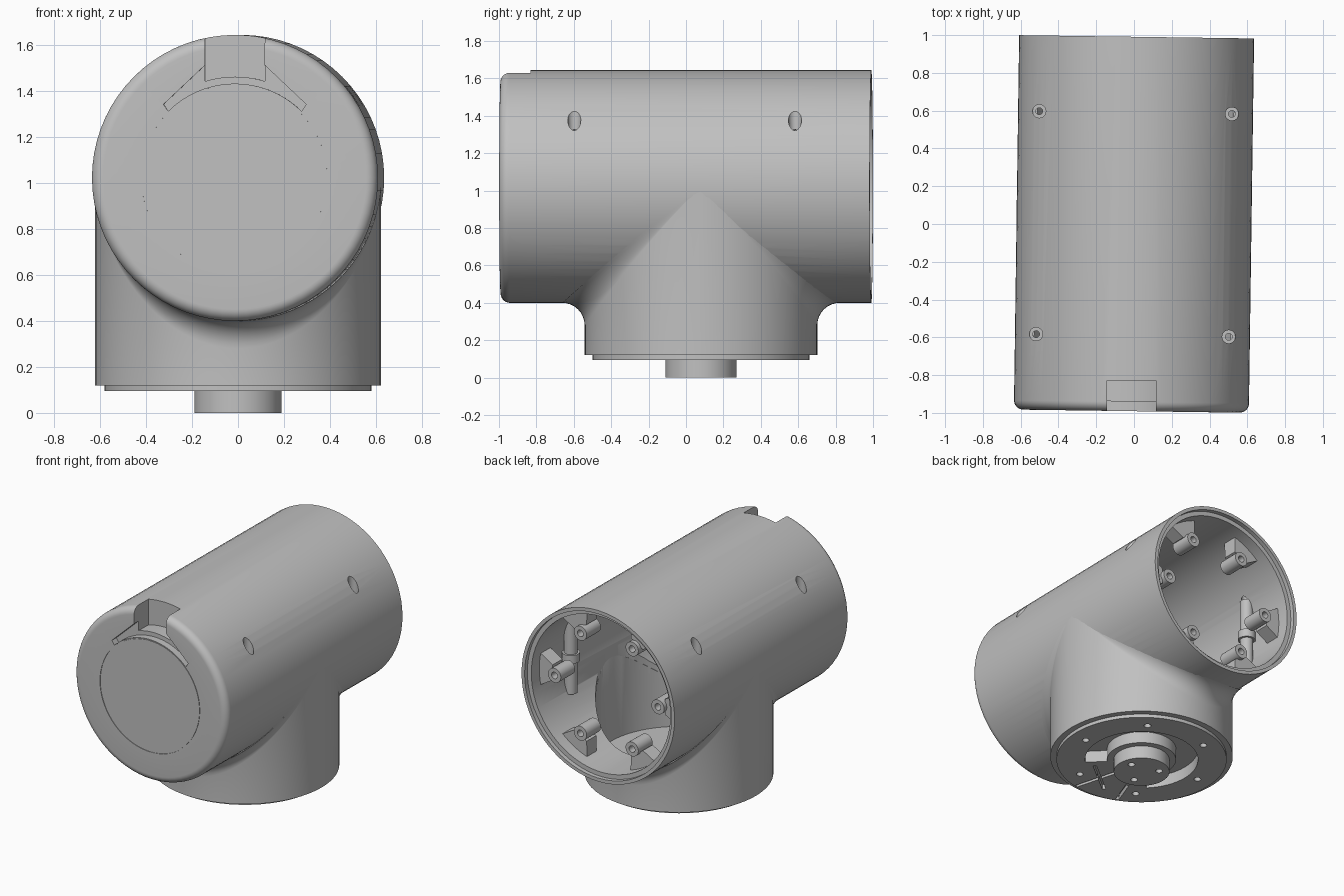
import bpy, bmesh
from math import sin, cos, pi, radians, sqrt

cube = bpy.data.objects.get("Cube")
if cube:
    bpy.data.objects.remove(cube, do_unlink=True)

grey = bpy.data.materials.new("plain grey")
grey.use_nodes = True
COLOUR = (0.53, 0.53, 0.53, 1)
grey.diffuse_color = COLOUR
grey.node_tree.nodes["Principled BSDF"].inputs["Base Color"].default_value = COLOUR

R = 0.622            # outer radius of both tubes
AXIS_Z = 1.022       # height of the main tube's axis
STEM_Y = 0.08        # stem position along the main tube
HALF = 0.991         # half length of the main tube


def finish(name, bm):
    bmesh.ops.remove_doubles(bm, verts=bm.verts, dist=1e-5)
    bmesh.ops.recalc_face_normals(bm, faces=bm.faces)
    mesh = bpy.data.meshes.new(name)
    bm.to_mesh(mesh)
    bm.free()
    mesh.materials.append(grey)
    ob = bpy.data.objects.new(name, mesh)
    bpy.context.collection.objects.link(ob)
    return ob


def prism(name, outline, lo, hi, axis="Z"):
    """Extrude a 2D outline along Z (x, y) or along Y (x, z)."""
    bm = bmesh.new()
    rings = []
    for w in (lo, hi):
        rings.append([bm.verts.new((u, v, w) if axis == "Z" else (u, w, v))
                      for u, v in outline])
    n = len(outline)
    bm.faces.new(rings[0])
    bm.faces.new(rings[1])
    for i in range(n):
        j = (i + 1) % n
        bm.faces.new((rings[0][i], rings[0][j], rings[1][j], rings[1][i]))
    return finish(name, bm)


def arc(r, a0, a1, n=24):
    return [(r * cos(radians(a0 + (a1 - a0) * i / n)),
             r * sin(radians(a0 + (a1 - a0) * i / n))) for i in range(n + 1)]


def circle(r, cx=0, cy=0, n=24):
    return [(cx + x, cy + y) for x, y in arc(r, 0, 360, n)[:-1]]


def grid(name, rings, close):
    """Skin a list of equal rings of points."""
    bm = bmesh.new()
    vs = [[bm.verts.new(p) for p in ring] for ring in rings]
    n = len(vs[0])
    for k in range(len(vs) if close else len(vs) - 1):
        a, b = vs[k], vs[(k + 1) % len(vs)]
        for i in range(n):
            j = (i + 1) % n
            bm.faces.new((a[i], a[j], b[j], b[i]))
    bmesh.ops.dissolve_degenerate(bm, edges=bm.edges, dist=1e-6)
    return finish(name, bm)


def cut(ob, cutters):
    for c in cutters:
        mod = ob.modifiers.new("cut", "BOOLEAN")
        mod.operation, mod.solver, mod.object = "DIFFERENCE", "EXACT", c
    bpy.context.view_layer.update()
    deps = bpy.context.evaluated_depsgraph_get()
    mesh = bpy.data.meshes.new_from_object(ob.evaluated_get(deps))
    ob.modifiers.clear()
    ob.data = mesh
    for c in cutters:
        bpy.data.objects.remove(c, do_unlink=True)
    return ob


# main tube: closed rounded front, open stepped rear
profile = [(0, -HALF), (0.402, -HALF), (0.402, 0.004 - HALF), (0.407, 0.004 - HALF), (0.407, -HALF)]
profile += [(R - 0.05 + x, 0.05 - HALF + y) for x, y in arc(0.05, -90, 0, 8)]
profile += [(R, HALF), (0.597, HALF), (0.597, 0.96), (0.565, 0.96), (0.565, -0.78), (0, -0.78)]
SEG = 72
bm = bmesh.new()
pv = [bm.verts.new((r, y, 0)) for r, y in profile]
pe = [bm.edges.new(pair) for pair in zip(pv, pv[1:])]
bmesh.ops.spin(bm, geom=pv + pe, cent=(0, 0, 0), axis=(0, 1, 0),
               angle=2 * pi, steps=SEG, use_merge=True)
main_tube = finish("main_tube", bm)

# cutters: front cable notch, flared ledge, screw counterbores, stem opening
notch = [(0.13, 0.75)] + arc(0.44, 72.8, 107.2, 10) + [(-0.13, 0.75)]
ledge = [(0.13, 0.49), (0.31, 0.32)] + arc(0.41, 45, 135) + [(-0.31, 0.32), (-0.13, 0.49)]
cutters = [prism("notch_cutter", notch, -1.2, -0.83, "Y"),
           prism("ledge_cutter", ledge, -1.2, -0.94, "Y"),
           prism("stem_cutter", circle(0.55, 0, STEM_Y, 48), -0.8, -0.02)]
corners = [(sx * 0.51, sy * 0.59) for sx in (-1, 1) for sy in (-1, 1)]
for x, y in corners:
    cutters.append(prism("counterbore_cutter", circle(0.035, x, y), 0.22, 0.8))
tilted = [cut(main_tube, cutters)]

# vertical screw posts inside the main tube
for i, (x, y) in enumerate(corners):
    for name, r, lo, hi in (("post", 0.045, -0.26, 0.27), ("post_collar", 0.06, -0.03, 0.03)):
        post = prism(f"{name}_{i + 1}", circle(r, x, y), lo, hi)
        tilted.append(cut(post, [prism("hole", circle(0.018, x, y, 16), -0.4, 0.4)]))

# ring of rear screw bosses, each on a block against the wall
for i in range(6):
    a = 60 * i
    x, z = 0.42 * cos(radians(a)), 0.42 * sin(radians(a))
    boss = prism(f"rear_boss_{i + 1}", circle(0.052, x, z), 0.74, 0.9, "Y")
    tilted.append(cut(boss, [prism("hole", circle(0.024, x, z, 16), 0.82, 1, "Y")]))
    block = arc(0.46, a - 7, a + 7, 4) + arc(0.575, a + 12, a - 12, 8)
    tilted.append(prism(f"boss_block_{i + 1}", block, 0.76, 0.87, "Y"))

for ob in tilted:
    ob.location.z = AXIS_Z
    ob.rotation_euler.z = radians(-0.8)


# stem: tube whose top follows the main tube with a fading fillet
def stem_ring(r_of, z_of):
    ring = []
    for i in range(96):
        t = 2 * pi * i / 96
        f = 0.12 * sin(t) ** 2
        r = r_of(f)
        ring.append((r * cos(t), STEM_Y + r * sin(t), z_of(r * cos(t), f)))
    return ring


def under(x, radius=R):
    return AXIS_Z - sqrt(max(radius ** 2 - x ** 2, 0))


rings = [stem_ring(lambda f: R, lambda x, f: 0.12)]
for k in range(9):
    a = pi / 2 * k / 8
    rings.append(stem_ring(lambda f: R + f * (1 - cos(a)),
                           lambda x, f: under(x) - f * (1 - sin(a))))
rings.append(stem_ring(lambda f: 0.55, lambda x, f: under(x, 0.59)))
rings.append(stem_ring(lambda f: 0.55, lambda x, f: 0.12))
grid("stem", rings, True)

# base plate: C-shaped recess, screw holes and cable grooves
plate = prism("base_plate", circle(0.58, 0, STEM_Y, 72), 0.095, 0.2)
recess = [(x, y + STEM_Y) for x, y in arc(0.385, -45, 225, 48) + arc(0.235, 225, -45, 48)]
plate_cutters = [prism("recess_cutter", recess, 0, 0.18)]
for i in range(6):
    a = radians(55 + 60 * i)
    plate_cutters.append(prism("hole", circle(0.024, 0.465 * cos(a), STEM_Y + 0.465 * sin(a), 16),
                               0, 0.15))
for (x0, y0), (x1, y1) in (((0.02, -0.235), (0.11, -0.565)),
                           ((0.19, -0.27), (-0.06, -0.47)),
                           ((-0.15, -0.33), (-0.22, -0.52))):
    length = sqrt((x1 - x0) ** 2 + (y1 - y0) ** 2)
    nx, ny = 0.012 * (y0 - y1) / length, 0.012 * (x1 - x0) / length
    groove = [(x0 + nx, y0 + ny), (x1 + nx, y1 + ny), (x1 - nx, y1 - ny), (x0 - nx, y0 - ny)]
    groove = [(x, y + STEM_Y) for x, y in groove]
    plate_cutters.append(prism("groove_cutter", groove, 0, 0.13))
cut(plate, plate_cutters)

# output hub with three screw holes
hub = prism("output_hub", circle(0.19, 0, STEM_Y, 48), 0, 0.19)
hub_cutters = []
for i in range(3):
    a = radians(135 + 120 * i)
    hub_cutters.append(prism("hole", circle(0.024, 0.12 * cos(a), STEM_Y + 0.12 * sin(a), 16),
                             -0.1, 0.06))
cut(hub, hub_cutters)

# smooth round walls, crisp edges
bpy.ops.object.select_all(action="DESELECT")
parts = [o for o in bpy.context.collection.objects if o.type == "MESH"]
for ob in parts:
    ob.select_set(True)
bpy.context.view_layer.objects.active = main_tube
bpy.ops.object.shade_smooth_by_angle(angle=radians(32))
